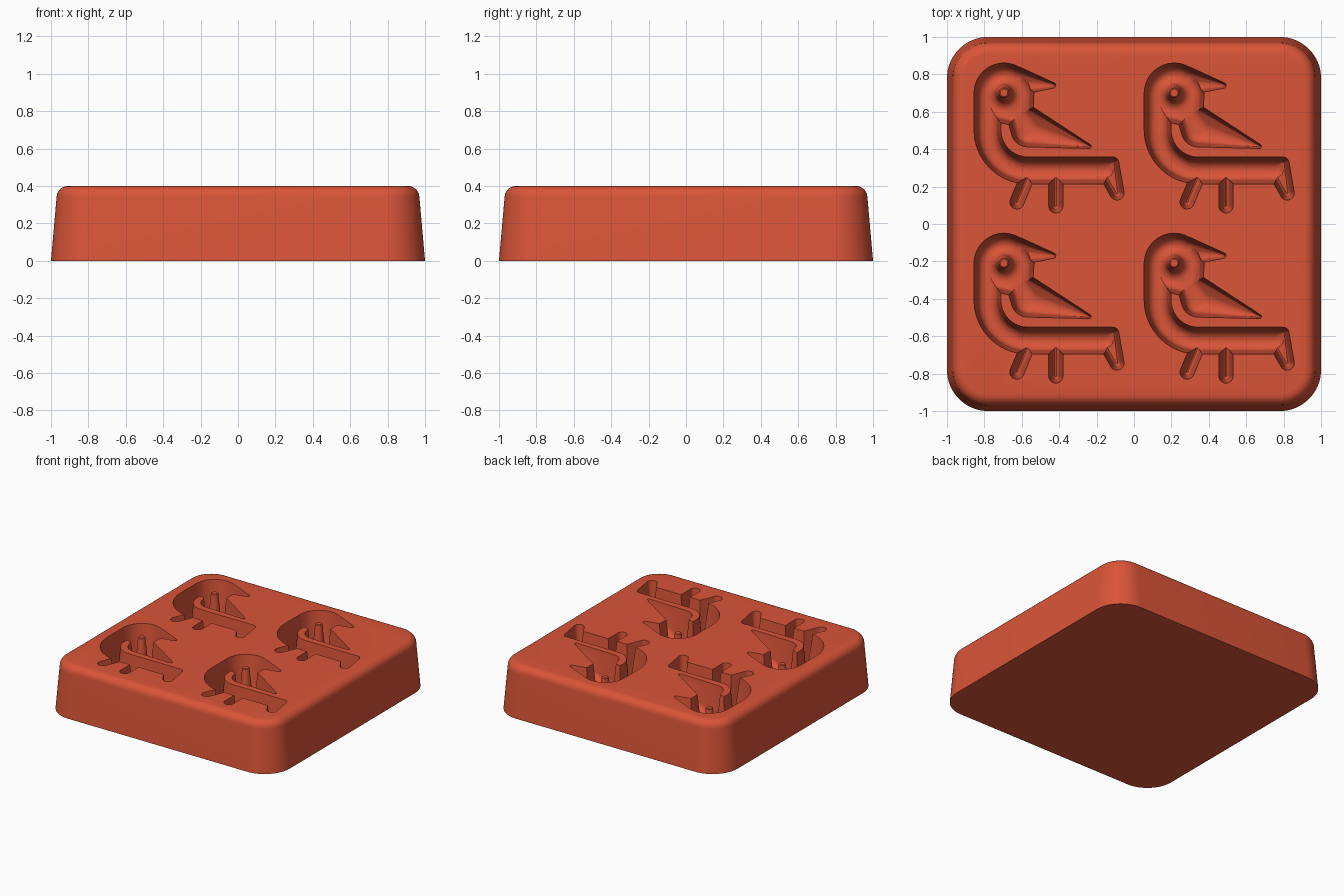
import bpy, bmesh, math
from math import sin, cos, pi, sqrt

if "Cube" in bpy.data.objects:
    bpy.data.objects.remove(bpy.data.objects["Cube"], do_unlink=True)

HEIGHT, DEPTH, ROUND, DRAFT = 0.4, 0.28, 0.05, 0.02
CELLS = [(sx * 0.455, sy * 0.455) for sx in (-1, 1) for sy in (-1, 1)]

red = bpy.data.materials.new("brick red silicone")
red.use_nodes = True
red.diffuse_color = (0.70, 0.09, 0.04, 1)
red.node_tree.nodes["Principled BSDF"].inputs["Base Color"].default_value = red.diffuse_color


def make_object(name, bm):
    bmesh.ops.recalc_face_normals(bm, faces=bm.faces)
    mesh = bpy.data.meshes.new(name)
    bm.to_mesh(mesh)
    bm.free()
    mesh.materials.append(red)
    obj = bpy.data.objects.new(name, mesh)
    bpy.context.collection.objects.link(obj)
    return obj


def hull(bm, points):
    """Add the convex hull of the points to the mesh."""
    verts = [bm.verts.new(p) for p in points]
    out = bmesh.ops.convex_hull(bm, input=verts)
    loose = set(out["geom_interior"]) | set(out["geom_unused"])
    bmesh.ops.delete(bm, geom=[v for v in loose if isinstance(v, bmesh.types.BMVert)],
                     context="VERTS")


def ring(x, y, r, z, n):
    return [(x + r * cos(2 * pi * i / n), y + r * sin(2 * pi * i / n), z) for i in range(n)]


def drop(x, y, r, n=32):
    """Rings of a drafted peg with a rounded bottom, standing proud of the top."""
    def radius(z):
        d = HEIGHT - z
        inset = DRAFT * min(d / (DEPTH - ROUND), 1)
        a = max(d - (DEPTH - ROUND), 0)
        return r - inset - ROUND + sqrt(max(ROUND ** 2 - a * a, 0))
    pts = ring(x, y, r + 0.004, HEIGHT + 0.05, n)
    steps = [0, 0.4, 1] if r < DRAFT else [0, 1]
    levels = [HEIGHT - (DEPTH - ROUND) * s for s in steps]
    levels += [HEIGHT - DEPTH + ROUND * (1 - sin(i * pi / 12)) for i in range(1, 7)]
    for z in levels:
        if radius(z) > 0.002:
            pts += ring(x, y, radius(z), z, n)
    return pts


# Cavity strokes in hundredths of a unit: x, y, radius of each hulled drop
neck_bend = [(-11.2 - 21.7 * cos(a * pi / 20), 4.8 - 21.7 * sin(a * pi / 20), 7.2)
             for a in range(11)]
strokes = {
    "head": [(-24, 24.6, 16), (-16, 14, 7.5)],
    "beak": [(-18.2, 31, 7.8), (2.2, 28.6, 1.5)],
    "neck": [(-32.9, 24.6, 7.2), (-32.9, 4.8, 7.2)],
    "wing": [(-11.2, 4.8, 9.1), (-15, 12.3, 7.5), (21.6, -4, 1.1)],
    "body": [(-11.2, -16.9, 7.2), (30.2, -16.9, 7.2), (34.2, -12.9, 3.2)],
    "tail": [(31.5, -19.3, 4.3), (34.2, -12.9, 3.2), (36.4, -28.9, 3.8)],
    "rear_leg": [(-11.8, -21, 3.8), (-17.1, -33.7, 3.8)],
    "front_leg": [(3.7, -19, 3.8), (3.7, -35.8, 3.8)],
}
for i in range(10):
    strokes["neck_bend_%d" % i] = neck_bend[i:i + 2]

# Tray block: four drafted corner posts with a rounded top edge
bm = bmesh.new()
points = []
for sx in (-1, 1):
    for sy in (-1, 1):
        points += ring(sx * 0.78, sy * 0.78, 0.22, 0, 64)
        for k in range(7):
            t = k * pi / 12
            points += ring(sx * 0.78, sy * 0.78, 0.13 + 0.06 * cos(t),
                           HEIGHT - 0.06 + 0.06 * sin(t), 64)
hull(bm, points)
tray = make_object("mould_tray", bm)
helpers = []


def combine(obj, operation):
    obj.hide_render = True
    helpers.append(obj)
    mod = tray.modifiers.new(obj.name, "BOOLEAN")
    mod.operation, mod.object, mod.solver = operation, obj, "MANIFOLD"


# Bird cavities, cut stroke by stroke in all four cells
for name, discs in strokes.items():
    bm = bmesh.new()
    for cx, cy in CELLS:
        hull(bm, [p for x, y, r in discs for p in drop(cx + x / 100, cy + y / 100, r / 100)])
    combine(make_object(name + "_cutter", bm), "DIFFERENCE")

# Eye pins: tapered pegs with a flared foot
floor = HEIGHT - DEPTH
profile = [(0.095, floor - 0.02), (0.095, floor)]
profile += [(0.095 - 0.05 * sin(k * pi / 12), floor + 0.05 * (1 - cos(k * pi / 12)))
            for k in range(1, 7)]
profile += [(0.026, 0.365), (0.02, 0.37)]
bm = bmesh.new()
for cx, cy in CELLS:
    loops = [[bm.verts.new(p) for p in ring(cx - 0.24, cy + 0.246, r, z, 32)] for r, z in profile]
    bm.faces.new(loops[0][::-1])
    bm.faces.new(loops[-1])
    for a, b in zip(loops, loops[1:]):
        for i in range(32):
            j = (i + 1) % 32
            bm.faces.new((a[i], a[j], b[j], b[i]))
combine(make_object("eye_pins", bm), "UNION")

# Bake the cuts and drop the helpers
graph = bpy.context.evaluated_depsgraph_get()
baked = bpy.data.meshes.new_from_object(tray.evaluated_get(graph))
tray.modifiers.clear()
tray.data = baked
baked.materials.clear()
baked.materials.append(red)
baked.polygons.foreach_set("material_index", [0] * len(baked.polygons))
for obj in helpers:
    bpy.data.objects.remove(obj, do_unlink=True)

for obj in bpy.context.selected_objects:
    obj.select_set(False)
tray.select_set(True)
bpy.context.view_layer.objects.active = tray
bpy.ops.object.shade_smooth_by_angle(angle=math.radians(30))
